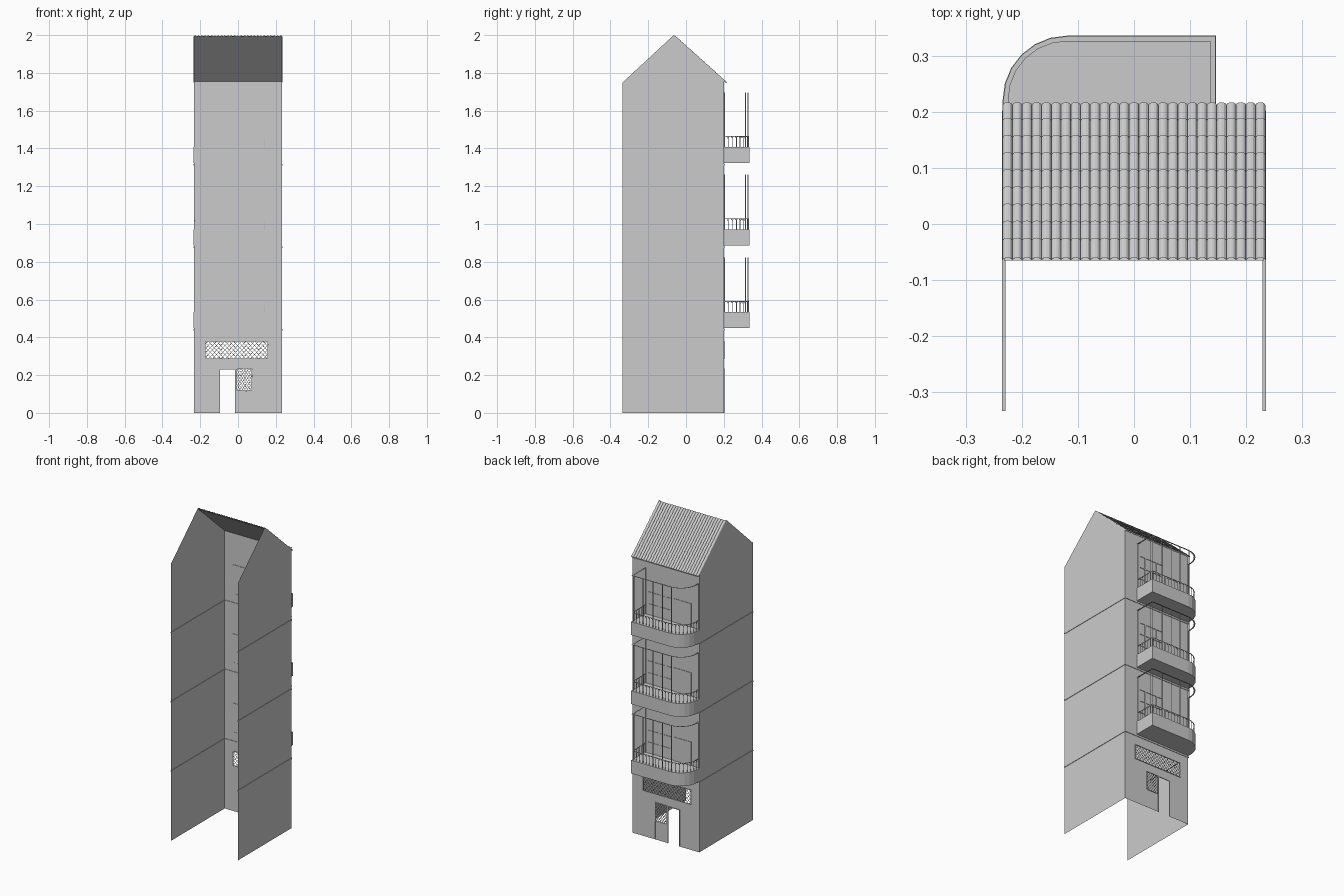
import bpy, math
from mathutils import Vector

if "Cube" in bpy.data.objects:
    bpy.data.objects.remove(bpy.data.objects["Cube"])

W, YB, YF = 0.233, 0.2, -0.335      # half width, facade plane, open end
FLOORS = [0.44, 0.878, 1.314]


def mesh(name, verts, faces, color=None):
    me = bpy.data.meshes.new(name)
    me.from_pydata([tuple(v) for v in verts], [], faces)
    ob = bpy.data.objects.new(name, me)
    bpy.context.collection.objects.link(ob)
    if color:
        m = bpy.data.materials.new(name + "_paint")
        m.diffuse_color = color
        m.use_nodes = True
        m.node_tree.nodes["Principled BSDF"].inputs["Base Color"].default_value = m.diffuse_color
        me.materials.append(m)
    return ob


def boxes(name, items, color=None):
    v, f = [], []
    for x0, x1, y0, y1, z0, z1 in items:
        n = len(v)
        v += [(x, y, z) for x in (x0, x1) for y in (y0, y1) for z in (z0, z1)]
        f += [[n + i for i in q] for q in ((0, 1, 3, 2), (4, 6, 7, 5), (0, 4, 5, 1),
                                           (2, 3, 7, 6), (0, 2, 6, 4), (1, 5, 7, 3))]
    return mesh(name, v, f, color)


def rods(name, lines, r):
    # thin round bars swept along polylines, turned into a mesh
    cu = bpy.data.curves.new(name, 'CURVE')
    cu.dimensions = '3D'
    cu.bevel_depth, cu.bevel_resolution, cu.use_fill_caps = r, 1, True
    for pts in lines:
        sp = cu.splines.new('POLY')
        sp.points.add(len(pts) - 1)
        for p, co in zip(sp.points, pts):
            p.co = (*co, 1)
    ob = bpy.data.objects.new(name, cu)
    bpy.context.collection.objects.link(ob)
    bpy.ops.object.select_all(action='DESELECT')
    ob.select_set(True)
    bpy.context.view_layer.objects.active = ob
    bpy.ops.object.convert(target='MESH')


# gabled side walls
for side, sx in (("left", -1), ("right", 1)):
    prof = [(YF, 0), (YB, 0), (YB, 1.757), (-0.065, 2.0), (YF, 1.75)]
    mesh(side + "_wall", [(sx * W, y, z) for y, z in prof], [range(5)])

# facade with openings, made of a grid of cells
holes = [(-0.095, -0.015, 0, 0.23), (-0.008, 0.075, 0.115, 0.235), (-0.175, 0.16, 0.285, 0.38)]
xs = sorted({-W, W} | {h[i] for h in holes for i in (0, 1)})
zs = sorted({0, 1.757} | {h[i] for h in holes for i in (2, 3)})
fv, ff = [], []
for x0, x1 in zip(xs, xs[1:]):
    for z0, z1 in zip(zs, zs[1:]):
        cx, cz = (x0 + x1) / 2, (z0 + z1) / 2
        if any(a < cx < b and c < cz < d for a, b, c, d in holes):
            continue
        n = len(fv)
        fv += [(x0, YB, z0), (x1, YB, z0), (x1, YB, z1), (x0, YB, z1)]
        ff.append((n, n + 1, n + 2, n + 3))
mesh("facade", fv, ff)

# floor bands around the walls
bands = []
for z in FLOORS:
    bands += [(s * W - 0.003, s * W + 0.003, YF, YB + 0.003, z - 0.004, z + 0.004) for s in (-1, 1)]
    bands.append((-W, W, YB - 0.003, YB + 0.003, z - 0.004, z + 0.004))
boxes("floor_bands", bands)


def frame(x0, x1, z0, z1, t, d=0.003):
    y0, y1 = YB - d, YB + d
    return [(x0, x0 + t, y0, y1, z0, z1), (x1 - t, x1, y0, y1, z0, z1),
            (x0, x1, y0, y1, z0, z0 + t), (x0, x1, y0, y1, z1 - t, z1)]


def lattice(name, x0, x1, z0, z1, nx, nz):
    # rows of alternating waves forming a scale-shaped screen
    lines, step = [], (z1 - z0) / nz
    for j in range(nz):
        zc, ph = z0 + (j + 0.5) * step, math.pi * (j % 2)
        lines.append([(x0 + (x1 - x0) * i / (nx * 4), YB,
                       zc + 0.45 * step * math.sin(math.pi * i / 2 + ph)) for i in range(nx * 4 + 1)])
    rods(name, lines, 0.0014)


# ground floor screens, door frame and door leaf
lattice("vent_screen", -0.175, 0.16, 0.285, 0.38, 15, 8)
lattice("window_screen", -0.008, 0.075, 0.115, 0.235, 6, 12)
boxes("ground_frames", frame(-0.175, 0.16, 0.285, 0.38, 0.003) + frame(-0.008, 0.075, 0.115, 0.235, 0.003)
      + [(-0.097, -0.094, 0.198, 0.203, 0, 0.233), (-0.015, -0.011, 0.198, 0.203, 0, 0.233),
         (0.073, 0.076, 0.198, 0.203, 0, 0.116), (-0.095, -0.015, 0.198, 0.203, 0.23, 0.233)])


def path(inset):
    # balcony outline with one rounded corner
    r = 0.115 - inset
    arc = [(-0.12 - r * math.sin(a), 0.222 + r * math.cos(a)) for a in [math.pi / 12 * i for i in range(7)]]
    return [(0.147 - inset, YB), (0.147 - inset, 0.337 - inset)] + arc + [(-0.235 + inset, YB)]


def resample(pts, n):
    vs = [Vector(p) for p in pts]
    lens = [(b - a).length for a, b in zip(vs, vs[1:])]
    out = []
    for i in range(n + 1):
        d, k = sum(lens) * i / n, 0
        while k < len(lens) - 1 and d > lens[k]:
            d -= lens[k]
            k += 1
        out.append(vs[k].lerp(vs[k + 1], min(1, d / lens[k])))
    return out


for i, zf in enumerate(FLOORS):
    tag = "_" + str(i + 1)
    zb, zt, zr, zp = zf + 0.009, zf + 0.093, zf + 0.151, zf + 0.383
    # balcony slab
    out = path(0)
    n = len(out)
    mesh("balcony" + tag, [(*p, zb) for p in out] + [(*p, zt) for p in out],
         [list(range(n)), list(range(2 * n - 1, n - 1, -1))]
         + [(k, n + k, n + (k + 1) % n, (k + 1) % n) for k in range(n)])
    # arched railing
    pts = resample(path(0.006), 26)
    bars = [[(*p, zr) for p in path(0.006)]]
    for a, b in zip(pts, pts[1:]):
        arch = [(*a.lerp(b, 0.5 - 0.5 * math.cos(t)), zr - 0.012 + 0.012 * math.sin(t))
                for t in [math.pi * k / 4 for k in range(5)]]
        bars.append([(*a, zt)] + arch)
    rods("railing" + tag, bars, 0.0016)
    # tall posts and the thin rail on top of them
    posts = [(0.141, 0.329), (0.141, 0.316), (0.07, 0.329), (0.0, 0.329), (-0.065, 0.329),
             (-0.13, 0.329), (-0.229, 0.203), (0.141, 0.203)]
    rods("posts" + tag, [[(x, y, zt), (x, y, zp)] for x, y in posts], 0.0028)
    o, q = path(0.001), path(0.01)
    mesh("top_rail" + tag, [(*p, zp) for p in o] + [(*p, zp) for p in q],
         [(k, k + 1, n + k + 1, n + k) for k in range(n - 1)])
    # upper window
    z0, z1 = zf + 0.058, zf + 0.242
    boxes("window_pane" + tag, [(-0.175, -0.06, YB - 0.002, YB + 0.002, z0, z1)], (0.85, 0.87, 0.88, 1))
    boxes("window_frame" + tag, frame(-0.177, -0.058, z0, z1, 0.003))
    # folding balcony door
    leaf = []
    for k in range(4):
        x = -0.04 + 0.042 * k
        leaf += [(x, x + 0.003, YB, YB + 0.003, zt, zf + 0.31), (x + 0.039, x + 0.042, YB, YB + 0.003, zt, zf + 0.31)]
        leaf += [(x, x + 0.042, YB, YB + 0.003, z, z + 0.003) for z in (zf + 0.16, zf + 0.235, zf + 0.308)]
    boxes("balcony_door" + tag, leaf)

# tiled roof slope
top, eave = Vector((0, -0.065, 1.992)), Vector((0, 0.211, 1.744))
d = eave - top
nrm = Vector((0, -d.z, d.y)).normalized()
COLS, ROWS, SEG = 27, 9, 6
pitch = 2 * (W + 0.002) / COLS
tv, tf = [], []
for c in range(COLS):
    xc = -W - 0.002 + (c + 0.5) * pitch
    for r in range(ROWS):
        b = len(tv)
        for t, lift in ((r / ROWS, 0), (min(1, (r + 1.1) / ROWS), 0.003)):
            for k in range(SEG + 1):
                a = math.pi * k / SEG
                p = top + d * t + nrm * (lift + 0.007 * math.sin(a))
                tv.append((xc - pitch / 2 * math.cos(a), p.y, p.z))
        tf += [(b + k, b + k + 1, b + SEG + 2 + k, b + SEG + 1 + k) for k in range(SEG)]
mesh("roof_tiles", tv, tf)
mesh("roof_deck", [(s * W, p.y, p.z) for p in (top, eave) for s in (-1, 1)], [(0, 1, 3, 2)])
